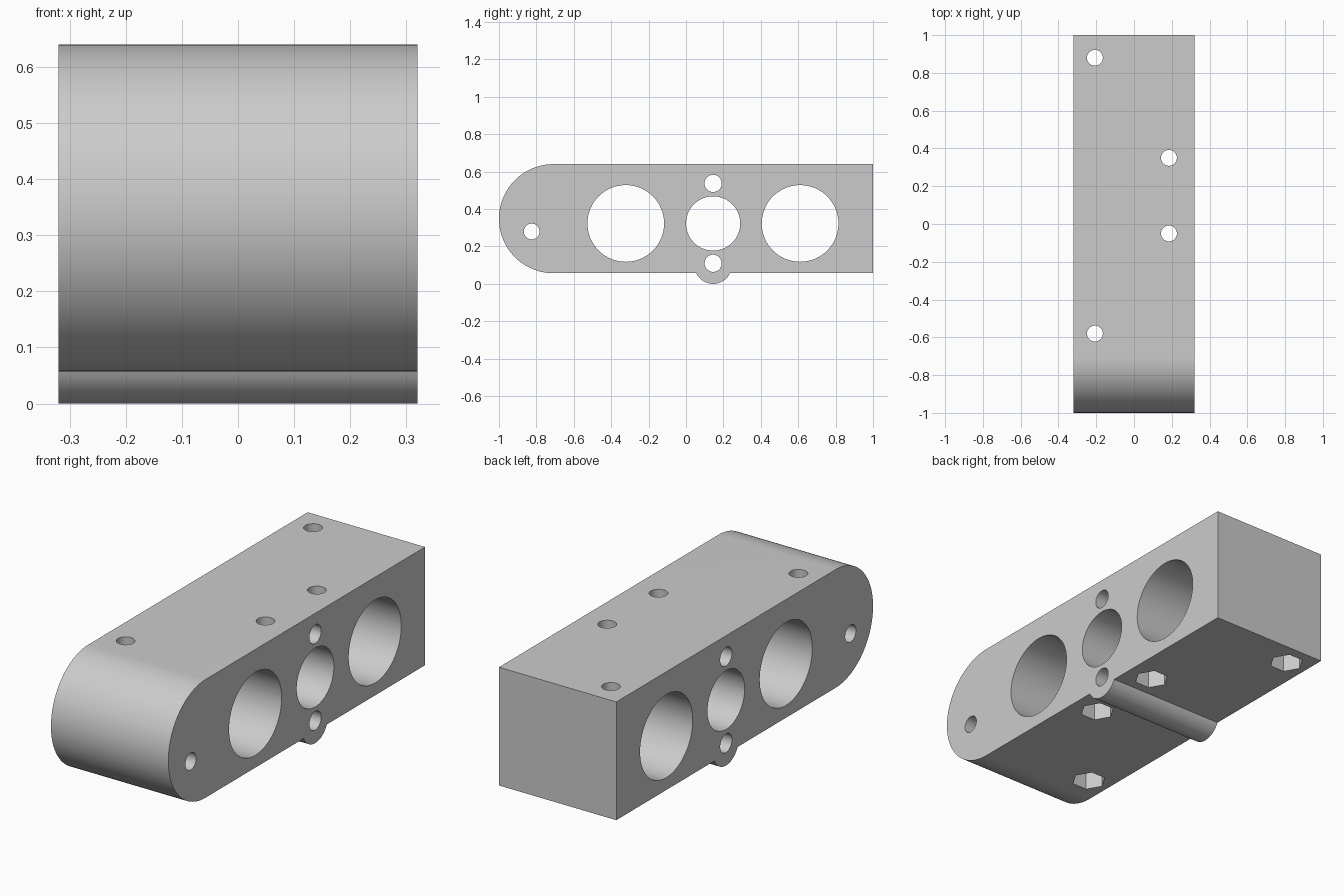
import bpy
import bmesh
from math import pi, sin, cos, acos, radians
from mathutils import Matrix

HALF_W = 0.32
BOTTOM, TOP = 0.057, 0.64

cube = bpy.data.objects.get("Cube")
if cube:
    bpy.data.objects.remove(cube, do_unlink=True)

grey = bpy.data.materials.new("light_grey")
grey.use_nodes = True
colour = (0.6, 0.6, 0.6, 1)
grey.diffuse_color = colour
grey.node_tree.nodes["Principled BSDF"].inputs["Base Color"].default_value = colour


def arc(y, z, r, start, end, steps):
    """Points of an arc in the side plane."""
    angles = [start + (end - start) * i / steps for i in range(steps + 1)]
    return [(y + r * cos(a), z + r * sin(a)) for a in angles]


def link(name, bm):
    mesh = bpy.data.meshes.new(name)
    bmesh.ops.recalc_face_normals(bm, faces=bm.faces)
    bm.to_mesh(mesh)
    bm.free()
    mesh.materials.append(grey)
    obj = bpy.data.objects.new(name, mesh)
    bpy.context.collection.objects.link(obj)
    return obj


def add_cylinder(bm, centre, r, depth, sides, turn):
    bmesh.ops.create_cone(bm, cap_ends=True, segments=sides, radius1=r, radius2=r,
                          depth=depth, matrix=Matrix.Translation(centre) @ turn)


# Block outline: rounded front, square back, half-round rib underneath
r_front = (TOP - BOTTOM) / 2
rib_y, rib_r = 0.145, 0.1
spread = acos((rib_r - BOTTOM) / rib_r)
outline = [(1, BOTTOM), (1, TOP)]
outline += arc(r_front - 1, BOTTOM + r_front, r_front, pi / 2, 3 * pi / 2, 64)
outline += arc(rib_y, rib_r, rib_r, -pi / 2 - spread, -pi / 2 + spread, 24)

bm = bmesh.new()
face = bm.faces.new([bm.verts.new((-HALF_W, y, z)) for y, z in outline])
side = bmesh.ops.extrude_face_region(bm, geom=[face])
bmesh.ops.translate(bm, vec=(2 * HALF_W, 0, 0),
                    verts=[g for g in side["geom"] if isinstance(g, bmesh.types.BMVert)])
if face not in bm.faces:
    bm.faces.new([v for v in bm.verts if v.co.x < 0])
block = link("bearing_block", bm)

# Bores running from side to side: y, z, radius
bores = bmesh.new()
across = Matrix.Rotation(pi / 2, 4, "Y")
for y, z, r in [(-0.322, 0.323, 0.205), (0.61, 0.323, 0.205), (rib_y, 0.323, 0.145),
                (rib_y, 0.537, 0.046), (rib_y, 0.11, 0.046), (-0.825, 0.28, 0.042)]:
    add_cylinder(bores, (0, y, z), r, 1, 64, across)

# Upright bolt holes and their hexagonal nut pockets
bolts, pockets = bmesh.new(), bmesh.new()
upright = Matrix.Identity(4)
hexagon = Matrix.Rotation(pi / 6, 4, "Z")
pocket_depth = 0.09
for x, y in [(-0.207, 0.88), (0.185, 0.35), (0.185, -0.05), (-0.207, -0.58)]:
    add_cylinder(bolts, (x, y, 0.35), 0.042, 1, 48, upright)
    add_cylinder(pockets, (x, y, BOTTOM), 0.08, 2 * pocket_depth, 6, hexagon)

# Cut everything out of the block
cutters = [link("bore_cutter", bores), link("bolt_cutter", bolts),
           link("nut_pocket_cutter", pockets)]
bpy.context.view_layer.objects.active = block
for cutter in cutters:
    mod = block.modifiers.new(cutter.name, "BOOLEAN")
    mod.operation = "DIFFERENCE"
    mod.solver = "EXACT"
    mod.object = cutter
    bpy.ops.object.modifier_apply(modifier=mod.name)
    bpy.data.objects.remove(cutter, do_unlink=True)

# Smooth curves, sharp edges
bpy.ops.object.select_all(action="DESELECT")
block.select_set(True)
bpy.ops.object.shade_smooth_by_angle(angle=radians(30))
